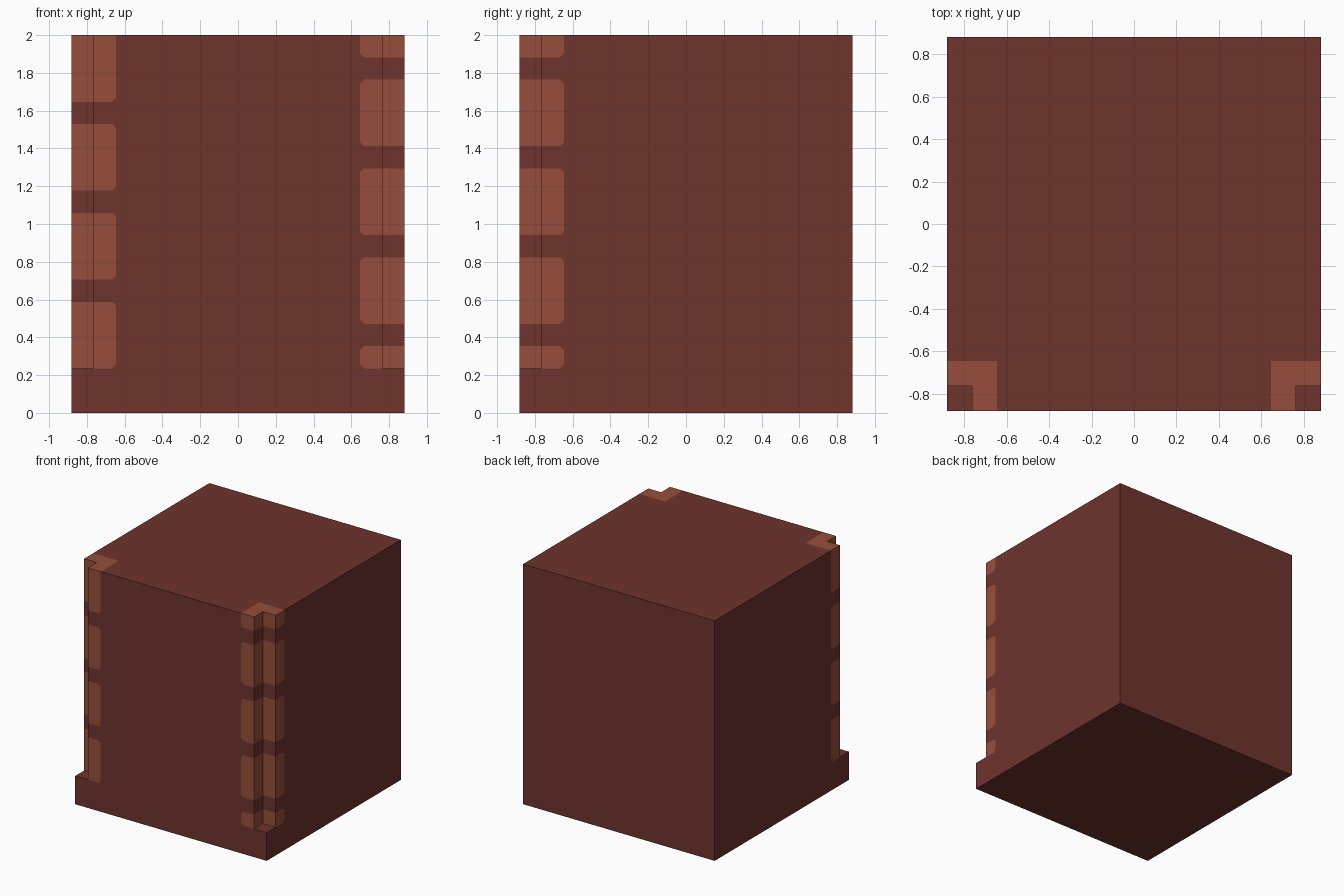
import bpy, bmesh
from mathutils import Matrix, Vector

if "Cube" in bpy.data.objects:
    bpy.data.objects.remove(bpy.data.objects["Cube"])

U = 2 / 17            # building module: the block is 15 x 15 x 17 modules
HALF, NOTCH, EDGE = 7.5 * U, 6.5 * U, 5.5 * U
CH = 0.02             # clipped corners of the quoin patches
QUOINS = {
    -1: [(2, 5), (6, 9), (10, 13), (14, 17)],
    1: [(2, 3), (4, 7), (8, 11), (12, 15), (16, 17)],
}


def material(name, rgb):
    m = bpy.data.materials.new(name)
    m.diffuse_color = (*rgb, 1)
    m.use_nodes = True
    m.node_tree.nodes["Principled BSDF"].inputs["Base Color"].default_value = m.diffuse_color
    return m


def cut(bm, faces, point, normal):
    geom = set(faces)
    for f in faces:
        geom.update(f.edges)
        geom.update(f.verts)
    bmesh.ops.bisect_plane(bm, geom=list(geom), dist=1e-6,
                           plane_co=point, plane_no=normal)


def is_quoin(f):
    c, n = f.calc_center_median(), f.normal
    if abs(c.x) < EDGE or c.y > -EDGE or c.z < 2 * U + 1e-4:
        return False
    if n.z > 0.5:
        return True
    inset = (abs(c.x) if n.y < -0.5 else -c.y) - EDGE
    for lo, hi in QUOINS[1 if c.x > 0 else -1]:
        if lo * U < c.z < hi * U:
            clipped = inset + c.z - lo * U < CH
            if hi < 17:
                clipped = clipped or inset + hi * U - c.z < CH
            return not clipped
    return False


# Plinth slab, divided so the two front corners can be left out above it
bm = bmesh.new()
bmesh.ops.create_cube(bm, size=1, matrix=Matrix.Translation((0, 0, U))
                      @ Matrix.Diagonal((2 * HALF, 2 * HALF, 2 * U, 1)))
for s in (-1, 1):
    cut(bm, list(bm.faces), (s * NOTCH, 0, 0), (1, 0, 0))
cut(bm, list(bm.faces), (0, -NOTCH, 0), (0, 1, 0))

# Main wall raised from the plinth, leaving the corner notches
bm.normal_update()
base = []
for f in bm.faces:
    c = f.calc_center_median()
    if f.normal.z > 0.5 and not (abs(c.x) > NOTCH and c.y < -NOTCH):
        base.append(f)
new = bmesh.ops.extrude_face_region(bm, geom=base)["geom"]
bmesh.ops.translate(bm, vec=(0, 0, 15 * U),
                    verts=[v for v in new if isinstance(v, bmesh.types.BMVert)])
left_over = [f for f in base if f.is_valid]
if left_over:
    bmesh.ops.delete(bm, geom=left_over, context='FACES')
bmesh.ops.recalc_face_normals(bm, faces=list(bm.faces))

# Quoin outlines: inner edges, then course heights
for s in (-1, 1):
    cut(bm, list(bm.faces), (s * EDGE, 0, 0), (1, 0, 0))
cut(bm, list(bm.faces), (0, -EDGE, 0), (0, 1, 0))
for k in range(2, 17):
    cut(bm, list(bm.faces), (0, 0, k * U), (0, 0, 1))

# Clipped corners of each quoin on the front and side walls
for s, courses in QUOINS.items():
    for lo, hi in courses:
        for end, e in ((lo, 1), (hi, -1)):
            if end == 17:
                continue
            for d in (Vector((0, -1, 0)), Vector((s, 0, 0))):
                bm.normal_update()
                faces = []
                for f in bm.faces:
                    c = f.calc_center_median()
                    if (f.normal.dot(d) > 0.5 and c.x * s > EDGE
                            and c.y < -EDGE and lo * U < c.z < hi * U):
                        faces.append(f)
                across = (0, -1, e) if d.x else (s, 0, e)
                cut(bm, faces, (s * (EDGE + CH), -(EDGE + CH), end * U), across)

# Colour by rule, then merge the flat regions
bm.normal_update()
for f in bm.faces:
    f.material_index = 1 if is_quoin(f) else 0
bmesh.ops.dissolve_limit(bm, angle_limit=0.01, verts=list(bm.verts),
                         edges=list(bm.edges), delimit={'MATERIAL'})

mesh = bpy.data.meshes.new("notched_block")
bm.to_mesh(mesh)
bm.free()
mesh.materials.append(material("dark_brick", (0.156, 0.033, 0.027)))
mesh.materials.append(material("light_brick", (0.305, 0.076, 0.044)))
bpy.context.collection.objects.link(bpy.data.objects.new("notched_block", mesh))
